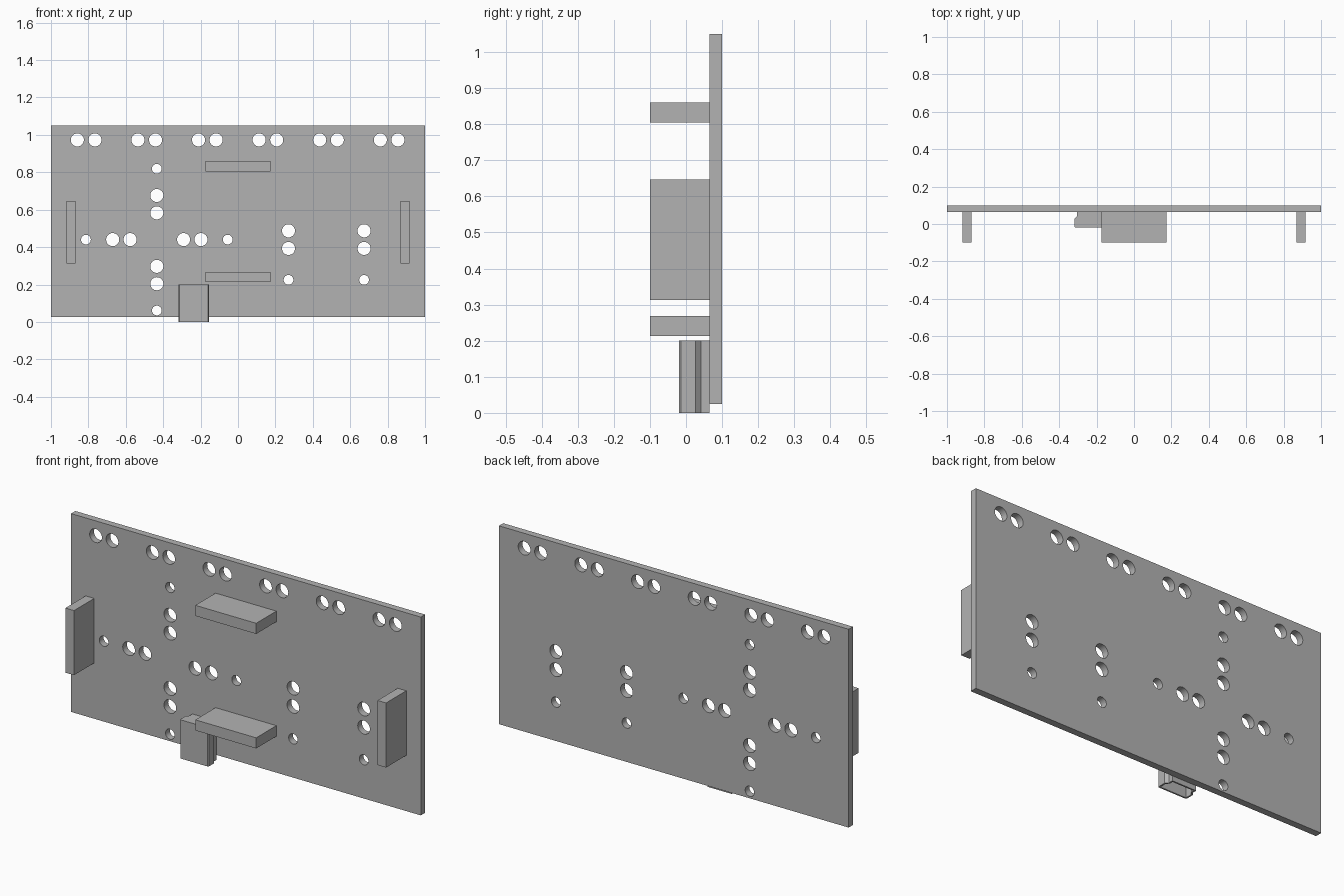
import bpy
import bmesh
import math
from mathutils import Matrix, Vector

default = bpy.data.objects.get("Cube")
if default:
    bpy.data.objects.remove(default, do_unlink=True)

grey = bpy.data.materials.new("plain grey")
grey.use_nodes = True
COLOUR = (0.45, 0.45, 0.45, 1)
grey.diffuse_color = COLOUR
grey.node_tree.nodes["Principled BSDF"].inputs["Base Color"].default_value = COLOUR


def finish(name, bm):
    bmesh.ops.recalc_face_normals(bm, faces=bm.faces)
    mesh = bpy.data.meshes.new(name)
    bm.to_mesh(mesh)
    bm.free()
    mesh.materials.append(grey)
    obj = bpy.data.objects.new(name, mesh)
    bpy.context.collection.objects.link(obj)
    return obj


def box(name, low, high):
    low, high = Vector(low), Vector(high)
    bm = bmesh.new()
    place = Matrix.Translation((low + high) / 2) @ Matrix.Diagonal((*(high - low), 1))
    bmesh.ops.create_cube(bm, size=1, matrix=place)
    return finish(name, bm)


FACE, BACK = 0.065, 0.1  # front and back planes of the board

# Hole layout as (x, z, radius)
BIG, SMALL = 0.035, 0.026
holes = []
for i in range(6):  # pairs along the top edge
    x = -0.812 + i * 0.324
    holes += [(x - 0.047, 0.973, BIG), (x + 0.047, 0.973, BIG)]
cx, cz = -0.434, 0.44
for s in (-1, 1):  # cross of sensor holes
    for d, r in ((0.143, BIG), (0.236, BIG), (0.379, SMALL)):
        holes += [(cx + s * d, cz, r), (cx, cz + s * d, r)]
for x in (0.27, 0.674):  # two vertical groups
    holes += [(x, 0.487, BIG), (x, 0.393, BIG), (x, 0.225, SMALL)]

# Drilled board
board = box("board", (-1, FACE, 0.025), (1, BACK, 1.05))
bm = bmesh.new()
for x, z, r in holes:
    place = Matrix.Translation((x, (FACE + BACK) / 2, z)) @ Matrix.Rotation(math.pi / 2, 4, "X")
    bmesh.ops.create_cone(bm, cap_ends=True, segments=32, radius1=r, radius2=r,
                          depth=0.2, matrix=place)
drill = finish("drill_cutter", bm)
drill.hide_render = True
cut = board.modifiers.new("holes", "BOOLEAN")
cut.operation = "DIFFERENCE"
cut.solver = "EXACT"
cut.object = drill
bpy.ops.object.select_all(action="DESELECT")
board.select_set(True)
bpy.context.view_layer.objects.active = board
bpy.ops.object.modifier_apply(modifier=cut.name)
bpy.data.objects.remove(drill, do_unlink=True)
bpy.ops.object.shade_smooth_by_angle(angle=math.radians(30))

# Upright side blocks and flat upper and lower blocks
for side, s in (("left", 1), ("right", -1)):
    xs = sorted((s * 0.868, s * 0.917))
    box(side + "_block", (xs[0], -0.1, 0.313), (xs[1], FACE, 0.647))
for name, z in (("upper_block", 0.805), ("lower_block", 0.213)):
    box(name, (-0.174, -0.1, z), (0.174, FACE, z + 0.055))

# Hollow socket shell, narrower where it meets the board and open below
half = [(0.069, FACE), (0.069, 0.041), (0.082, 0.027), (0.082, -0.014), (0.077, -0.02)]
outline = half + [(-x, y) for x, y in reversed(half)]
bm = bmesh.new()
base = bm.faces.new([bm.verts.new((x - 0.237, y, 0)) for x, y in outline])
solid = bmesh.ops.extrude_face_region(bm, geom=[base])
bmesh.ops.translate(bm, vec=(0, 0, 0.2),
                    verts=[v for v in solid["geom"] if isinstance(v, bmesh.types.BMVert)])
bmesh.ops.recalc_face_normals(bm, faces=bm.faces)
mouth = min(bm.faces, key=lambda f: f.calc_center_median().z)
bmesh.ops.inset_region(bm, faces=[mouth], thickness=0.008, use_even_offset=True)
floor = bmesh.ops.extrude_discrete_faces(bm, faces=[mouth])["faces"][0]
bmesh.ops.translate(bm, vec=(0, 0, 0.18), verts=floor.verts)
finish("socket_shell", bm)
